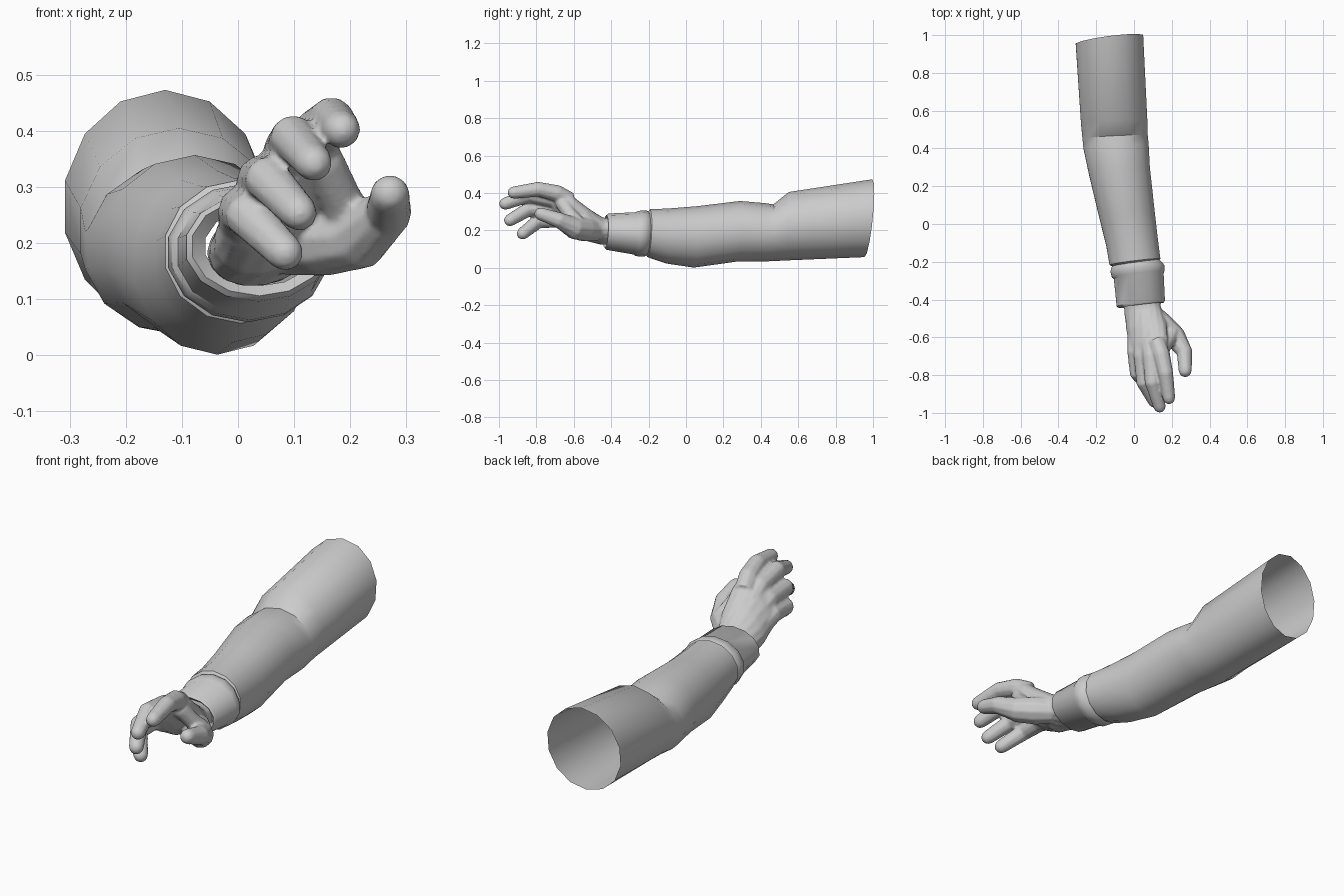
import bpy, bmesh
from math import sin, cos, pi, radians
from mathutils import Vector


def loft(bm, rings, cap_start=False, cap_end=False):
    """Skin a list of point rings into the bmesh."""
    vs = [[bm.verts.new(p) for p in r] for r in rings]
    n = len(vs[0])
    for a, b in zip(vs, vs[1:]):
        for i in range(n):
            j = (i + 1) % n
            bm.faces.new((a[i], a[j], b[j], b[i]))
    if cap_start:
        bm.faces.new(vs[0][::-1])
    if cap_end:
        bm.faces.new(vs[-1])


def oval(x, y, z, rx, rz, tilt=0.0, sx=0.12, sz=0.05, n=14):
    """Oval across the arm; sx, sz slant its plane."""
    t = radians(tilt)
    pts = []
    for i in range(n):
        a = 2 * pi * i / n + pi / n
        u, v = rx * cos(a), rz * sin(a)
        dx, dz = u * cos(t) - v * sin(t), u * sin(t) + v * cos(t)
        pts.append(Vector((x + dx, y + sx * dx + sz * dz, z + dz)))
    return pts


def finger(bm, path, radii, n=10):
    """Tube along joints with a domed tip."""
    p = [Vector(q) for q in path]
    r = list(radii)
    d = (p[-1] - p[-2]).normalized()
    tip, tr = p[-1], r[-1]
    for k, s in ((0.55, 0.84), (0.85, 0.52), (1.0, 0.15)):
        p.append(tip + d * tr * k)
        r.append(tr * s)
    rings = []
    for i, c in enumerate(p):
        t = (p[min(i + 1, len(p) - 1)] - p[max(i - 1, 0)]).normalized()
        u = t.cross(Vector((0, 0, 1))).normalized()
        v = u.cross(t)
        rings.append([c + r[i] * (cos(2 * pi * k / n) * u + sin(2 * pi * k / n) * v)
                      for k in range(n)])
    loft(bm, rings, True, True)


def finish(name, bm, angle=35):
    bmesh.ops.recalc_face_normals(bm, faces=bm.faces)
    me = bpy.data.meshes.new(name)
    bm.to_mesh(me)
    bm.free()
    ob = bpy.data.objects.new(name, me)
    bpy.context.collection.objects.link(ob)
    bpy.ops.object.select_all(action='DESELECT')
    bpy.context.view_layer.objects.active = ob
    ob.select_set(True)
    bpy.ops.object.shade_smooth_by_angle(angle=radians(angle))
    return ob


# Sleeve: open at the shoulder end, folded step at the elbow, drooping underside
bm = bmesh.new()
loft(bm, [
    oval(-0.13, 0.975, 0.265, 0.183, 0.208, sx=0.13, sz=0.1),
    oval(-0.105, 0.54, 0.222, 0.18, 0.183, sx=0.05),
    oval(-0.10, 0.46, 0.187, 0.177, 0.152, sx=0.05),
    oval(-0.095, 0.41, 0.19, 0.177, 0.156, sx=0.05),
    oval(-0.077, 0.28, 0.195, 0.165, 0.162),
    oval(-0.037, 0.05, 0.165, 0.15, 0.164),
    oval(-0.01, -0.10, 0.17, 0.14, 0.147),
    oval(0.005, -0.20, 0.185, 0.138, 0.128),
    oval(0.007, -0.21, 0.185, 0.122, 0.112)])
finish("sleeve", bm)

# Cuff with a raised rim and a turned-in front edge
bm = bmesh.new()
loft(bm, [
    oval(0.01, -0.19, 0.183, 0.115, 0.108),
    oval(0.013, -0.215, 0.183, 0.135, 0.122),
    oval(0.018, -0.235, 0.183, 0.146, 0.124),
    oval(0.022, -0.265, 0.183, 0.143, 0.120),
    oval(0.025, -0.275, 0.184, 0.135, 0.113),
    oval(0.036, -0.42, 0.193, 0.131, 0.097),
    oval(0.038, -0.43, 0.194, 0.122, 0.088),
    oval(0.04, -0.41, 0.194, 0.10, 0.07)])
finish("cuff", bm)

# Hand: tilted palm, four fingers, thumb and web, fused into one skin
bm = bmesh.new()
loft(bm, [
    oval(0.04, -0.38, 0.192, 0.098, 0.068, 12, n=16),
    oval(0.045, -0.45, 0.196, 0.100, 0.070, 18, n=16),
    oval(0.065, -0.54, 0.235, 0.118, 0.078, 32, n=16),
    oval(0.075, -0.62, 0.287, 0.127, 0.068, 42, n=16),
    oval(0.08, -0.68, 0.327, 0.122, 0.052, 45, n=16),
    oval(0.083, -0.715, 0.335, 0.100, 0.035, 45, n=16)], True, True)
fingers = [
    ((0.12, -0.62, 0.36), (0.145, -0.69, 0.398), (0.167, -0.79, 0.42), (0.185, -0.92, 0.402)),
    ((0.08, -0.62, 0.32), (0.09, -0.70, 0.364), (0.098, -0.84, 0.388), (0.135, -0.965, 0.343)),
    ((0.04, -0.62, 0.28), (0.043, -0.70, 0.312), (0.053, -0.84, 0.314), (0.108, -0.94, 0.255)),
    ((0.01, -0.60, 0.23), (0.01, -0.68, 0.258), (0.017, -0.79, 0.25), (0.083, -0.872, 0.184))]
for path in fingers:
    finger(bm, path, (0.045, 0.046, 0.041, 0.034))
finger(bm, [(0.09, -0.48, 0.20), (0.15, -0.54, 0.207), (0.218, -0.60, 0.213),
            (0.268, -0.68, 0.255), (0.271, -0.775, 0.287)],
       (0.06, 0.068, 0.06, 0.043, 0.036))
finger(bm, [(0.20, -0.58, 0.235), (0.18, -0.62, 0.285), (0.15, -0.66, 0.345)],
       (0.045, 0.038, 0.04))
hand = finish("hand", bm)
rm = hand.modifiers.new("fuse", 'REMESH')
rm.mode = 'VOXEL'
rm.voxel_size = 0.007
rm.use_smooth_shade = True
sm = hand.modifiers.new("soften", 'SMOOTH')
sm.factor = 0.5
sm.iterations = 4
